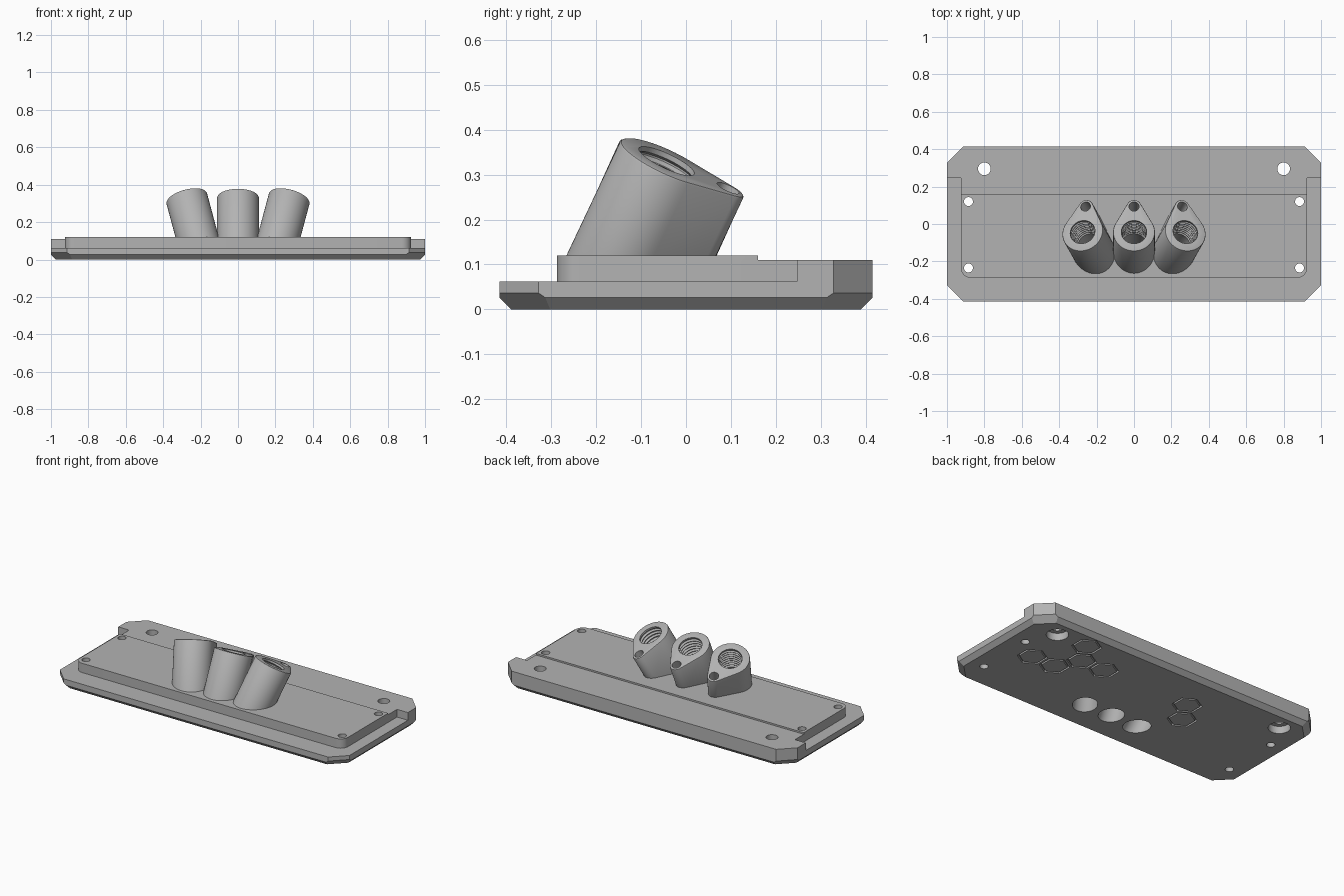
import bpy
import bmesh
from math import sin, cos, pi, asin, radians
from mathutils import Vector, Matrix

cube = bpy.data.objects.get("Cube")
if cube:
    bpy.data.objects.remove(cube)

# One grey plastic for everything
grey = bpy.data.materials.new("grey_plastic")
grey.use_nodes = True
colour = (0.45, 0.45, 0.45, 1)
grey.diffuse_color = colour
grey.node_tree.nodes["Principled BSDF"].inputs["Base Color"].default_value = colour


def loft(name, rings, matrix=Matrix(), cuts=(), closed=False):
    """Skin equal-length rings, cap them (or close the loop), then slice by planes."""
    bm = bmesh.new()
    rows = [[bm.verts.new(matrix @ Vector(p)) for p in ring] for ring in rings]
    n = len(rows[0])
    pairs = list(zip(rows, rows[1:]))
    if closed:
        pairs.append((rows[-1], rows[0]))
    else:
        bm.faces.new(rows[0])
        bm.faces.new(rows[-1])
    for a, b in pairs:
        for i in range(n):
            j = (i + 1) % n
            bm.faces.new((a[i], a[j], b[j], b[i]))
    for point, normal in cuts:
        geom = bm.verts[:] + bm.edges[:] + bm.faces[:]
        res = bmesh.ops.bisect_plane(bm, geom=geom, plane_co=point,
                                     plane_no=normal, clear_outer=True)
        edges = [e for e in res["geom_cut"] if isinstance(e, bmesh.types.BMEdge)]
        bmesh.ops.holes_fill(bm, edges=edges, sides=0)
    bmesh.ops.recalc_face_normals(bm, faces=bm.faces[:])
    mesh = bpy.data.meshes.new(name)
    bm.to_mesh(mesh)
    bm.free()
    mesh.materials.append(grey)
    obj = bpy.data.objects.new(name, mesh)
    bpy.context.collection.objects.link(obj)
    return obj


def prism(name, outline, z0, z1):
    return loft(name, [[(x, y, z) for x, y in outline] for z in (z0, z1)])


def circle(r, n=40, x=0, y=0, start=0.0):
    return [(x + r * cos(start + 2 * pi * i / n), y + r * sin(start + 2 * pi * i / n))
            for i in range(n)]


def combine(target, tool, operation, keep=False):
    """Apply a boolean and discard the tool."""
    mod = target.modifiers.new("combine", "BOOLEAN")
    mod.operation, mod.object, mod.solver = operation, tool, "EXACT"
    bpy.context.view_layer.objects.active = target
    bpy.ops.object.modifier_apply(modifier=mod.name)
    if not keep:
        bpy.data.objects.remove(tool)


def mirrored(half):
    return half + [(-x, y) for x, y in reversed(half)]


# Plate: clipped rectangle with its underside edges chamfered
W, D, C, B = 1.0, 0.415, 0.087, 0.026
outline = mirrored([(W - C, -D), (W, -D + C), (W, D - C), (W - C, D)])
chamfers = []
for s in (-1, 1):
    chamfers += [((s * W, 0, B), (s, 0, -1)), ((0, s * D, B), (0, s, -1))]
    for t in (-1, 1):
        chamfers.append(((s * (W - C / 2), t * (D - C / 2), B * 2 ** 0.5),
                         (s * 0.7071, t * 0.7071, -1)))
plate = loft("base_plate", [[(x, y, z) for x, y in outline] for z in (0, 0.062)],
             cuts=chamfers)

# Thick strip along the back, with ears out to the full width
strip = prism("rear_strip", mirrored([(0.925, 0.15), (0.925, 0.247), (W, 0.247),
                                      (W, D - C), (W - C, D)]), 0.05, 0.11)
combine(plate, strip, "UNION")

# Raised panel with rounded front corners
R = 0.05
corner = [(0.925 - R + R * sin(a), -0.287 + R - R * cos(a))
          for a in (i * pi / 16 for i in range(9))]
panel = prism("raised_panel", mirrored(corner + [(0.925, 0.16)]), 0.05, 0.12)
combine(plate, panel, "UNION")

# Screw holes; the large rear pair is counterbored from below
for s in (-1, 1):
    for r, x, y, top in ((0.024, 0.885, 0.12, 0.2), (0.024, 0.885, -0.235, 0.2),
                         (0.034, 0.8, 0.295, 0.2), (0.062, 0.8, 0.295, 0.045)):
        combine(plate, prism("hole", circle(r, 32, s * x, y), -0.1, top), "DIFFERENCE")

# Hexagonal grooves on the underside, on a honeycomb grid
for x, y in ((0.59, 0.297), (0.51, 0.158), (0.35, 0.158), (0.75, 0.02),
             (0.59, 0.02), (-0.25, 0.158), (-0.33, 0.02)):
    rings = [[(px, py, z) for px, py in circle(r, 6, x, y, pi / 6)]
             for r, z in ((0.085, -0.02), (0.085, 0.012), (0.073, 0.012), (0.073, -0.02))]
    combine(plate, loft("groove", rings, closed=True), "DIFFERENCE")

# Teardrop outline: big circle and small circle joined by tangents
BIG, SMALL, GAP = 0.112, 0.04, 0.15
theta = asin((BIG - SMALL) / GAP)


def teardrop(inset, z):
    pts = []
    for i in range(41):
        a = pi - theta + (pi + 2 * theta) * i / 40
        pts.append(((BIG - inset) * cos(a), (BIG - inset) * sin(a), z))
    for i in range(15):
        a = theta + (pi - 2 * theta) * i / 14
        pts.append(((SMALL - inset) * cos(a), GAP + (SMALL - inset) * sin(a), z))
    return pts


# Bore profile: threaded upper part, plain lower part
bore_profile = [(0.068, 0.1)]
for i in range(8):
    z = -0.012 - 0.02 * i
    bore_profile += [(0.068, z), (0.078, z - 0.007), (0.078, z - 0.011), (0.068, z - 0.018)]
bore_profile += [(0.07, -0.19), (0.07, -0.6)]

# Three leaning sockets, the outer ones splayed
for s, name in ((-1, "right_socket"), (0, "middle_socket"), (1, "left_socket")):
    place = (Matrix.Translation((s * 0.275, -0.043, 0.334 - 0.004 * abs(s)))
             @ Matrix.Rotation(radians(15 * s), 4, "Y")
             @ Matrix.Rotation(radians(-24.5), 4, "X"))
    rings = [teardrop(0, -0.5), teardrop(0, -0.006), teardrop(0.002, -0.002),
             teardrop(0.006, 0)]
    socket = loft(name, rings, place, cuts=[((0, 0, 0.115), (0, 0, -1))])
    bore = loft("bore", [[(x, y, z) for x, y in circle(r)] for r, z in bore_profile], place)
    pin = loft("pin_hole", [[(x, y, z) for x, y in circle(0.027, 24, 0, GAP)]
                            for z in (0.05, -0.15)], place)
    combine(socket, pin, "DIFFERENCE")
    combine(socket, bore, "DIFFERENCE", keep=True)
    combine(plate, bore, "DIFFERENCE")

# Smooth the round walls, keep hard edges
bpy.ops.object.select_all(action="DESELECT")
for obj in bpy.context.scene.objects:
    if obj.type == "MESH" and obj.data.materials and obj.data.materials[0] == grey:
        obj.select_set(True)
        bpy.context.view_layer.objects.active = obj
bpy.ops.object.shade_smooth_by_angle(angle=radians(30))
